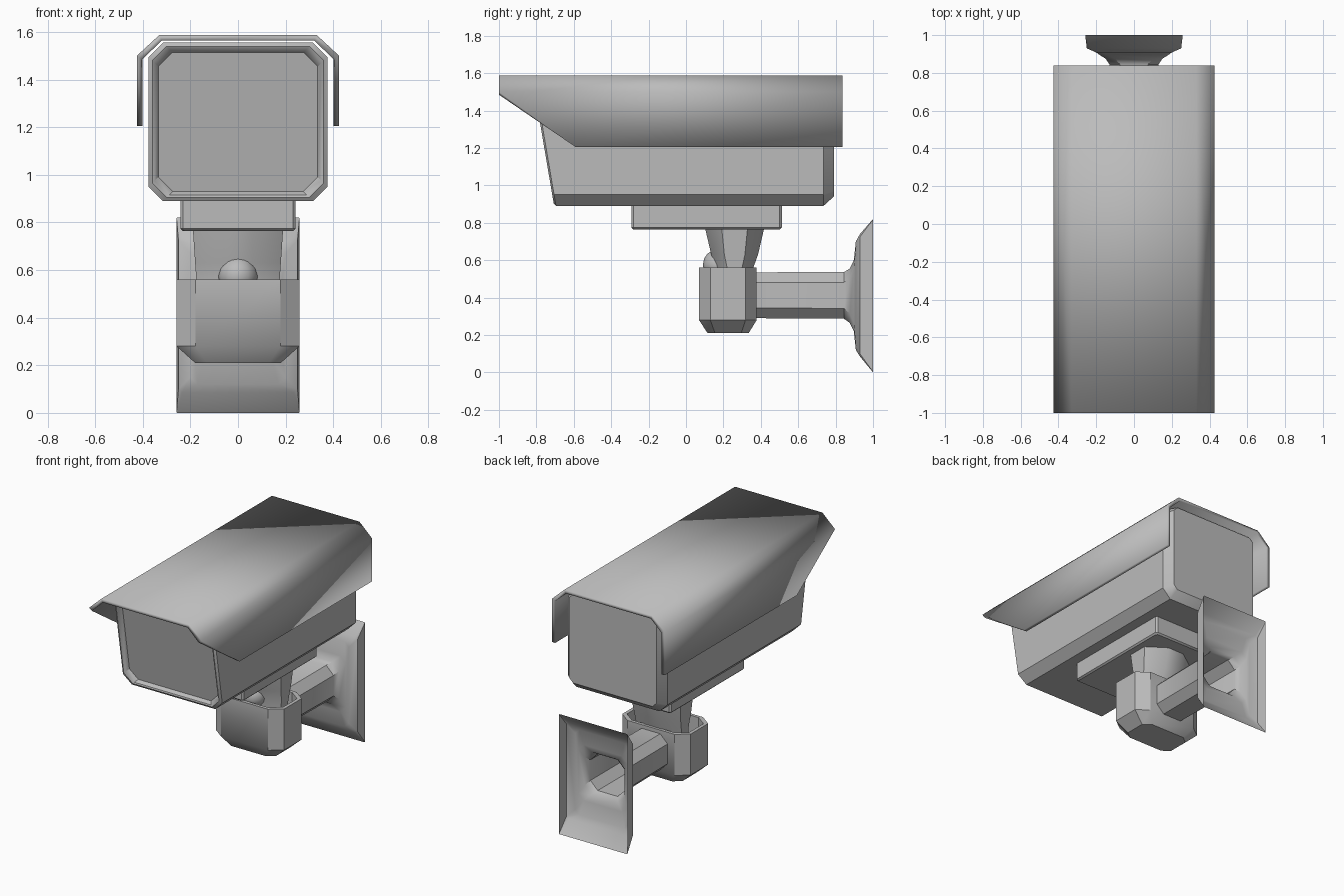
import bpy, bmesh, math
from mathutils import Vector

cube = bpy.data.objects.get("Cube")
if cube:
    bpy.data.objects.remove(cube)

grey = bpy.data.materials.new("light_grey")
grey.use_nodes = True
colour = (0.5, 0.5, 0.5, 1)
grey.diffuse_color = colour
grey.node_tree.nodes["Principled BSDF"].inputs["Base Color"].default_value = colour


def octagon(x, lo, hi, cx, cz=None):
    """Chamfered rectangle, x half width, lo..hi on the second axis."""
    cz = cx if cz is None else cz
    right = [(x - cx, lo), (x, lo + cz), (x, hi - cz), (x - cx, hi)]
    return right + [(-a, b) for a, b in reversed(right)]


def upright(z, *section):
    return [Vector((a, b, z)) for a, b in octagon(*section)]


def across(y, *section):
    return [Vector((a, y, b)) for a, b in octagon(*section)]


def finish(name, bm):
    bmesh.ops.recalc_face_normals(bm, faces=bm.faces)
    mesh = bpy.data.meshes.new(name)
    bm.to_mesh(mesh)
    bm.free()
    mesh.materials.append(grey)
    obj = bpy.data.objects.new(name, mesh)
    bpy.context.collection.objects.link(obj)
    bpy.ops.object.select_all(action='DESELECT')
    obj.select_set(True)
    bpy.context.view_layer.objects.active = obj
    bpy.ops.object.shade_smooth_by_angle(angle=math.radians(35))
    return obj


def loft(name, rings, cap_end=True):
    bm = bmesh.new()
    loops = [[bm.verts.new(p) for p in ring] for ring in rings]
    n = len(loops[0])
    for a, b in zip(loops, loops[1:]):
        for i in range(n):
            j = (i + 1) % n
            bm.faces.new((a[i], a[j], b[j], b[i]))
    bm.faces.new(loops[0])
    if cap_end:
        bm.faces.new(loops[-1])
    return finish(name, bm)


# Camera housing: leaning front with a recessed window, chamfered back
def housing_front(inset, depth):
    ring = across(0, 0.375 - inset, 0.89 + inset, 1.555 - inset, 0.06)
    for p in ring:
        p.y = -0.705 - 0.17 * (p.z - 0.89) + depth
    return ring


loft("camera_housing", [
    housing_front(0.04, 0.03),
    housing_front(0.025, 0.005),
    housing_front(0.015, 0),
    housing_front(0, 0.01),
    across(0.735, 0.375, 0.89, 1.555, 0.06),
    across(0.79, 0.33, 0.94, 1.545, 0.03),
])

# Sun hood: folded sheet, sides cut back at the front
fold = [(0.425, 1.205), (0.425, 1.5), (0.33, 1.588)]
fold += [(-x, z) for x, z in reversed(fold)]
bm = bmesh.new()
rows = []
for x, z in fold:
    front = -1 + max(0, 1.5 - z) * 1.39
    rows.append([bm.verts.new((x, y, z)) for y in (front, 0.838)])
for a, b in zip(rows, rows[1:]):
    bm.faces.new((a[0], a[1], b[1], b[0]))
hood = finish("sun_hood", bm)
solid = hood.modifiers.new("thickness", 'SOLIDIFY')
solid.thickness = 0.024
solid.use_even_offset = True
top = max(hood.data.polygons, key=lambda p: abs(p.normal.z))
solid.offset = -1 if top.normal.z > 0 else 1

# Mounting block under the housing
loft("mounting_block", [
    upright(0.765, 0.232, -0.282, 0.502, 0.012),
    upright(0.775, 0.242, -0.292, 0.512, 0.012),
    upright(0.90, 0.242, -0.292, 0.512, 0.012),
])

# Tapered neck dropping into the cup
loft("neck", [
    upright(0.43, 0.165, 0.16, 0.33, 0.1, 0.05),
    upright(0.56, 0.175, 0.16, 0.36, 0.11, 0.06),
    upright(0.63, 0.18, 0.135, 0.385, 0.12, 0.07),
    upright(0.78, 0.19, 0.10, 0.42, 0.13, 0.09),
])

# Rounded pivot in front of the neck
bm = bmesh.new()
bmesh.ops.create_uvsphere(bm, u_segments=12, v_segments=8, radius=0.085)
bmesh.ops.translate(bm, verts=bm.verts, vec=(0, 0.175, 0.575))
finish("pivot", bm)

# Open cup that holds the neck
loft("joint_cup", [
    upright(0.21, 0.18, 0.115, 0.335, 0.05, 0.04),
    upright(0.28, 0.258, 0.07, 0.378, 0.08, 0.06),
    upright(0.56, 0.258, 0.07, 0.378, 0.08, 0.06),
    upright(0.56, 0.235, 0.092, 0.356, 0.075, 0.055),
    upright(0.43, 0.235, 0.092, 0.356, 0.075, 0.055),
])

# Wall arm flaring into a hollow wall flange
loft("wall_arm_and_flange", [
    across(0.36, 0.125, 0.29, 0.535, 0.055),
    across(0.845, 0.13, 0.287, 0.537, 0.055),
    across(0.875, 0.15, 0.265, 0.555, 0.05),
    across(0.897, 0.185, 0.22, 0.60, 0.04),
    across(0.908, 0.20, 0.12, 0.70, 0.03),
    across(0.93, 0.25, 0.085, 0.74, 0.015),
    across(1.0, 0.258, 0.0, 0.82, 0.003),
], cap_end=False)
